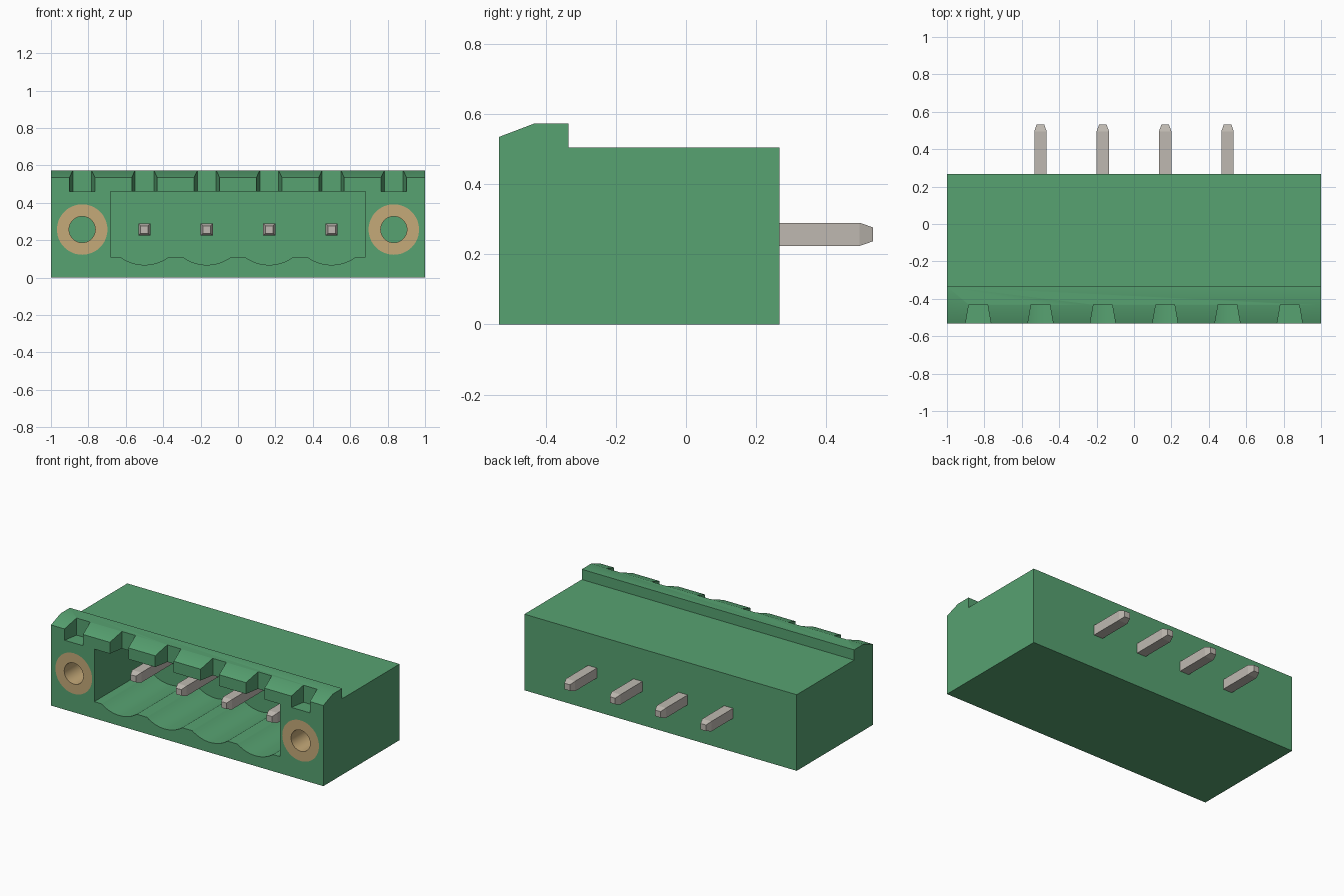
import bpy, bmesh, math
from mathutils import Vector

if "Cube" in bpy.data.objects:
    bpy.data.objects.remove(bpy.data.objects["Cube"], do_unlink=True)


def material(name, rgb):
    m = bpy.data.materials.new(name)
    m.use_nodes = True
    m.diffuse_color = (*rgb, 1)
    m.node_tree.nodes["Principled BSDF"].inputs["Base Color"].default_value = (*rgb, 1)
    return m


GREEN = material("housing green", (0.095, 0.36, 0.165))
BRASS = material("insert brass", (0.56, 0.40, 0.19))
TIN = material("pin metal", (0.52, 0.485, 0.44))

FRONT, BACK, WALL = -0.533, 0.267, 0.0
PIN_X = [(i - 1.5) / 3 for i in range(4)]
SCREW_X = (-0.833, 0.833)
AXIS_Z = 0.257


def loft(name, rings, mat, closed=False):
    """Skin equal-length rings of points; cap the ends unless the loop closes."""
    bm = bmesh.new()
    loops = [[bm.verts.new(p) for p in ring] for ring in rings]
    n = len(loops[0])
    pairs = list(zip(loops, loops[1:]))
    if closed:
        pairs.append((loops[-1], loops[0]))
    else:
        bm.faces.new(loops[0])
        bm.faces.new(loops[-1])
    for a, b in pairs:
        for i in range(n):
            j = (i + 1) % n
            bm.faces.new((a[i], a[j], b[j], b[i]))
    bmesh.ops.recalc_face_normals(bm, faces=bm.faces)
    mesh = bpy.data.meshes.new(name)
    bm.to_mesh(mesh)
    bm.free()
    mesh.materials.append(mat)
    ob = bpy.data.objects.new(name, mesh)
    bpy.context.collection.objects.link(ob)
    return ob


def select(ob):
    bpy.ops.object.select_all(action='DESELECT')
    ob.select_set(True)
    bpy.context.view_layer.objects.active = ob


def smooth(ob):
    select(ob)
    bpy.ops.object.shade_smooth_by_angle(angle=math.radians(30))


def cut(target, cutter):
    cutter.hide_render = True
    select(target)
    mod = target.modifiers.new("cut", 'BOOLEAN')
    mod.operation = 'DIFFERENCE'
    mod.solver = 'EXACT'
    mod.object = cutter
    bpy.ops.object.modifier_apply(modifier=mod.name)
    bpy.data.objects.remove(cutter, do_unlink=True)


def circle(x, y, r, n=48):
    return [Vector((x + r * math.cos(2 * math.pi * i / n), y,
                    AXIS_Z + r * math.sin(2 * math.pi * i / n))) for i in range(n)]


def square(x, y, h):
    return [(x + sx * h, y, AXIS_Z + sz * h)
            for sx, sz in ((-1, -1), (1, -1), (1, 1), (-1, 1))]


# Housing: side profile with the raised, chamfered front lip
side = [(FRONT, 0), (FRONT, 0.535), (-0.433, 0.573), (-0.335, 0.573),
        (-0.335, 0.505), (BACK, 0.505), (BACK, 0)]
housing = loft("housing", [[(x, y, z) for y, z in side] for x in (-1, 1)], GREEN)

# Socket cavity with a scalloped floor under each pin
HALF, RADIUS = 0.682, 0.22
outline = [(-HALF, 0.46), (-HALF, 0.111)]
for px in PIN_X:
    for i in range(17):
        u = 0.13 * (i / 8 - 1)
        outline.append((px + u, 0.068 + RADIUS - math.sqrt(RADIUS ** 2 - u ** 2)))
outline += [(HALF, 0.111), (HALF, 0.46)]
cut(housing, loft("cavity_cutter",
                  [[(x, y, z) for x, z in outline] for y in (FRONT - 0.1, WALL)], GREEN))

# Tapered notches in the lip, open to the cavity except at the ends
for x in list(SCREW_X) + PIN_X:
    floor = 0.46 if abs(x) > HALF else 0.4
    plan = [(x - 0.068, FRONT), (x - 0.068, FRONT - 0.1), (x + 0.068, FRONT - 0.1),
            (x + 0.068, FRONT), (x + 0.05, -0.431), (x - 0.05, -0.431)]
    cut(housing, loft("notch_cutter",
                      [[(a, b, z) for a, b in plan] for z in (floor, 0.7)], GREEN))

# Threaded inserts: blind bores lined with brass sleeves
END = FRONT + 0.5
for side_name, x in zip(("right", "left"), SCREW_X):
    cut(housing, loft("bore_cutter",
                      [circle(x, y, 0.135) for y in (FRONT - 0.1, END)], GREEN))
    sleeve = loft(side_name + "_insert",
                  [circle(x, FRONT, 0.135), circle(x, END, 0.135),
                   circle(x, END, 0.07), circle(x, FRONT, 0.07)], BRASS, closed=True)
    smooth(sleeve)
smooth(housing)

# Square contact pins, tapered at both tips
for i, x in enumerate(PIN_X):
    loft(f"pin_{i + 1}", [square(x, -0.385, 0.02), square(x, -0.347, 0.033),
                          square(x, 0.495, 0.033), square(x, 0.533, 0.02)], TIN)
